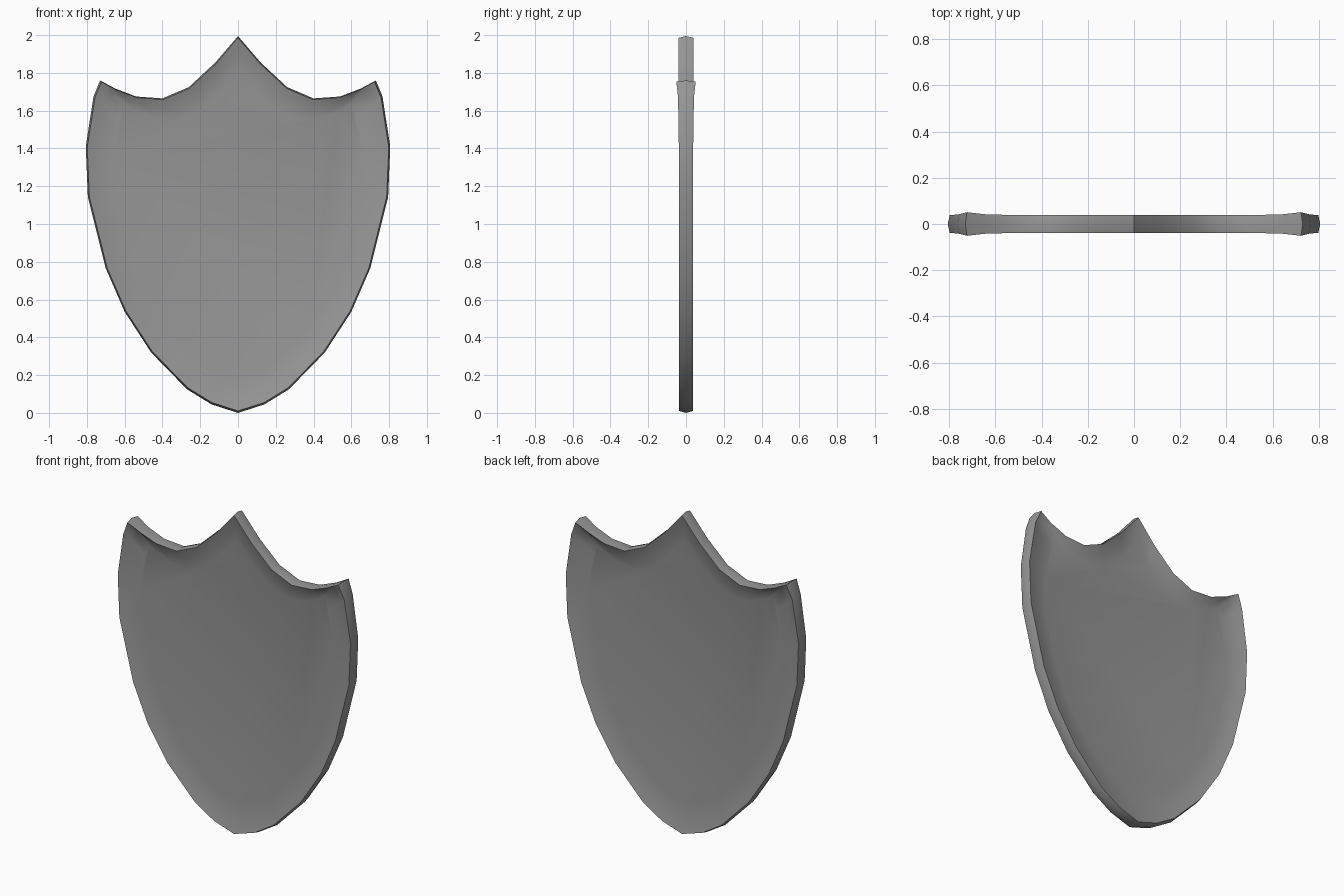
import bpy, bmesh

if "Cube" in bpy.data.objects:
    bpy.data.objects.remove(bpy.data.objects["Cube"])

# Right half of the outline, bottom tip to top peak: x, z, half thickness
HALF = [(0, 0.005, .038), (0.14, 0.05, .038), (0.27, 0.13, .038), (0.46, 0.325, .038),
        (0.60, 0.54, .038), (0.70, 0.77, .038), (0.795, 1.15, .038), (0.806, 1.415, .038),
        (0.765, 1.68, .042), (0.73, 1.765, .051), (0.65, 1.722, .042), (0.54, 1.68, .039),
        (0.40, 1.67, .039), (0.26, 1.73, .039), (0.12, 1.86, .039), (0, 2.0, .039)]
outline = HALF + [(-x, z, t) for x, z, t in reversed(HALF[1:-1])]
CENTRE_Z = 1.05

bm = bmesh.new()


def ring(scale, side, thickness=None):
    """Outline shrunk toward the middle, pushed to one side in y."""
    return [bm.verts.new((x * scale, side * (thickness or t),
                          CENTRE_Z + (z - CENTRE_Z) * scale)) for x, z, t in outline]


def bridge(a, b):
    n = len(a)
    for i in range(n):
        j = (i + 1) % n
        bm.faces.new((a[i], a[j], b[j], b[i]))


# Rim crest, then on each side a crisp rim edge, a dished slope and a sunken plate
crest = ring(1.0, 0)
for side in (-1, 1):
    shoulder = ring(0.99, side)
    slope = ring(0.92, side, 0.022)
    plate = ring(0.82, side, 0.01)
    bridge(crest, shoulder)
    bridge(shoulder, slope)
    bridge(slope, plate)
    bm.faces.new(plate)

bmesh.ops.translate(bm, verts=bm.verts, vec=(0, 0, -min(v.co.z for v in bm.verts)))
bmesh.ops.recalc_face_normals(bm, faces=bm.faces)

mesh = bpy.data.meshes.new("shield")
bm.to_mesh(mesh)
bm.free()
shield = bpy.data.objects.new("shield", mesh)
bpy.context.collection.objects.link(shield)

# Smooth shading with a crisp rim edge
bpy.context.view_layer.objects.active = shield
shield.select_set(True)
bpy.ops.object.shade_smooth_by_angle(angle=0.9)

# Dark grey metal
metal = bpy.data.materials.new("dark_grey")
metal.diffuse_color = (0.31, 0.31, 0.31, 1)
metal.use_nodes = True
metal.node_tree.nodes["Principled BSDF"].inputs["Base Color"].default_value = metal.diffuse_color
mesh.materials.append(metal)
